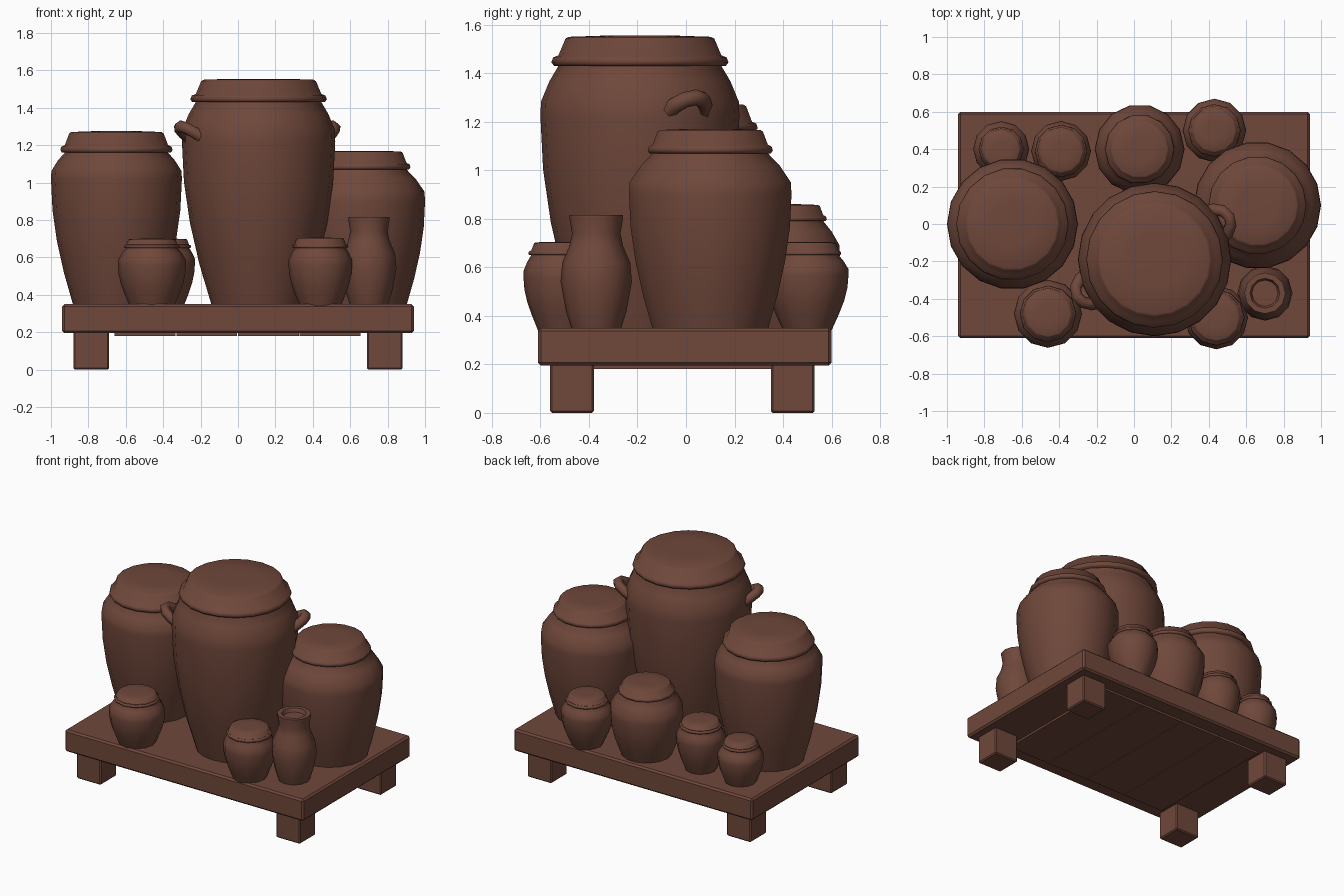
import bpy, bmesh
from math import sin, cos, pi, radians
from mathutils import Vector, Matrix

cube = bpy.data.objects.get("Cube")
if cube:
    bpy.data.objects.remove(cube, do_unlink=True)

# One clay brown for everything
BROWN = (0.16, 0.064, 0.043, 1)
clay = bpy.data.materials.new("clay_brown")
clay.use_nodes = True
clay.diffuse_color = BROWN
clay.node_tree.nodes["Principled BSDF"].inputs["Base Color"].default_value = BROWN

DECK = 0.35  # height of the table top


def finish(bm, name, angle=60):
    bmesh.ops.recalc_face_normals(bm, faces=bm.faces)
    mesh = bpy.data.meshes.new(name)
    bm.to_mesh(mesh)
    bm.free()
    obj = bpy.data.objects.new(name, mesh)
    bpy.context.collection.objects.link(obj)
    mesh.materials.append(clay)
    bpy.ops.object.select_all(action="DESELECT")
    obj.select_set(True)
    bpy.context.view_layer.objects.active = obj
    bpy.ops.object.shade_smooth_by_angle(angle=radians(angle))
    return obj


def lathe(name, x, y, profile, sides):
    """Spin (radius, z) points around a vertical axis and cap both ends."""
    bm = bmesh.new()
    rings = [[bm.verts.new((x + r * cos(2 * pi * i / sides),
                            y + r * sin(2 * pi * i / sides), z))
              for i in range(sides)] for r, z in profile]
    for a, b in zip(rings, rings[1:]):
        for i in range(sides):
            j = (i + 1) % sides
            bm.faces.new((a[i], a[j], b[j], b[i]))
    bm.faces.new(rings[0])
    bm.faces.new(rings[-1])
    return finish(bm, name)


def box(name, lo, hi, bevel):
    bm = bmesh.new()
    lo, hi = Vector(lo), Vector(hi)
    size = Matrix.Diagonal((*(hi - lo), 1))
    bmesh.ops.create_cube(bm, size=1, matrix=Matrix.Translation((lo + hi) / 2) @ size)
    if bevel:
        bmesh.ops.bevel(bm, geom=bm.edges[:], offset=bevel, segments=1, affect="EDGES")
    return finish(bm, name, 30)


def jar(name, x, y, base, belly, belly_z, lid, lid_z, top, sides):
    """Lidded jar: tapering body, rounded shoulder and a flanged lid."""
    low = belly_z - DECK
    rise = lid_z - belly_z
    neck = lid * 0.92
    body = [(base, DECK - 0.01)]
    for t in (0.25, 0.5, 0.75, 1):
        body.append((base + (belly - base) * sin(t * pi / 2) ** 0.9, DECK + low * t))
    body += [(belly * 0.97 + neck * 0.03, belly_z + rise * 0.3),
             (belly * 0.5 + neck * 0.5, belly_z + rise * 0.7),
             (neck, lid_z), (neck, lid_z + 0.02)]
    lathe(name + "_body", x, y, body, sides)
    h = top - lid_z
    lathe(name + "_lid", x, y, [
        (neck * 0.9, lid_z), (lid * 0.97, lid_z), (lid, lid_z + h * 0.12),
        (lid * 0.98, lid_z + h * 0.28), (lid * 0.92, lid_z + h * 0.35),
        (lid * 0.84, lid_z + h * 0.9), (lid * 0.8, top - h * 0.04),
        (lid * 0.4, top), (0.01, top)], sides)


# Low table: slab, four legs, underside planks
box("table_top", (-0.94, -0.61, 0.195), (0.94, 0.60, DECK), 0.012)
for side, x in (("right", -0.785), ("left", 0.785)):
    for end, y in (("front", -0.47), ("back", 0.44)):
        box(f"{end}_{side}_leg", (x - 0.095, y - 0.09, 0), (x + 0.095, y + 0.09, 0.21), 0.008)
for i in range(4):
    x = -0.66 + i * 0.33
    box(f"underside_plank_{i + 1}", (x, -0.5, 0.18), (x + 0.325, 0.49, 0.2), 0)

# Large jars: x, y, base, belly, belly height, lid radius, lid height, top
jar("tall_jar", 0.11, -0.19, 0.25, 0.41, 1.22, 0.365, 1.43, 1.555, 20)
jar("right_jar", -0.65, 0.0, 0.23, 0.35, 1.02, 0.3, 1.16, 1.275, 18)
jar("left_jar", 0.66, 0.1, 0.24, 0.34, 0.9, 0.262, 1.07, 1.17, 18)

# Small jars
jar("back_middle_jar", 0.03, 0.4, 0.16, 0.24, 0.65, 0.185, 0.79, 0.86, 14)
jar("back_left_jar", 0.43, 0.5, 0.1, 0.17, 0.57, 0.14, 0.65, 0.705, 12)
jar("back_centre_jar", -0.39, 0.39, 0.1, 0.16, 0.57, 0.14, 0.65, 0.7, 12)
jar("back_right_jar", -0.71, 0.4, 0.1, 0.15, 0.52, 0.12, 0.6, 0.65, 12)
jar("front_right_jar", -0.46, -0.48, 0.12, 0.182, 0.56, 0.15, 0.65, 0.7, 12)
jar("front_left_jar", 0.44, -0.5, 0.11, 0.17, 0.56, 0.15, 0.65, 0.705, 12)

# Open-necked bottle
lathe("bottle", 0.7, -0.37, [
    (0.1, DECK - 0.01), (0.125, 0.42), (0.147, 0.54), (0.14, 0.62), (0.11, 0.69),
    (0.1, 0.74), (0.11, 0.8), (0.11, 0.815), (0.08, 0.815), (0.07, 0.79)], 12)


def handle(name, turn):
    """Upturned half-ring lug on the shoulder of the tall jar."""
    curve = bpy.data.curves.new(name, "CURVE")
    curve.dimensions = "3D"
    curve.bevel_depth = 0.033
    curve.bevel_resolution = 1
    curve.use_fill_caps = True
    spline = curve.splines.new("POLY")
    steps = 7
    spline.points.add(steps - 1)
    for i, p in enumerate(spline.points):
        a = pi * (i / (steps - 1) - 0.5)
        out = cos(a)
        p.co = (0.355 + 0.105 * out, 0.085 * sin(a), 1.23 + 0.07 * out, 1)
    obj = bpy.data.objects.new(name, curve)
    obj.location = (0.11, -0.19, 0)
    obj.rotation_euler.z = turn
    bpy.context.collection.objects.link(obj)
    curve.materials.append(clay)


handle("left_handle", radians(30))
handle("right_handle", radians(205))
